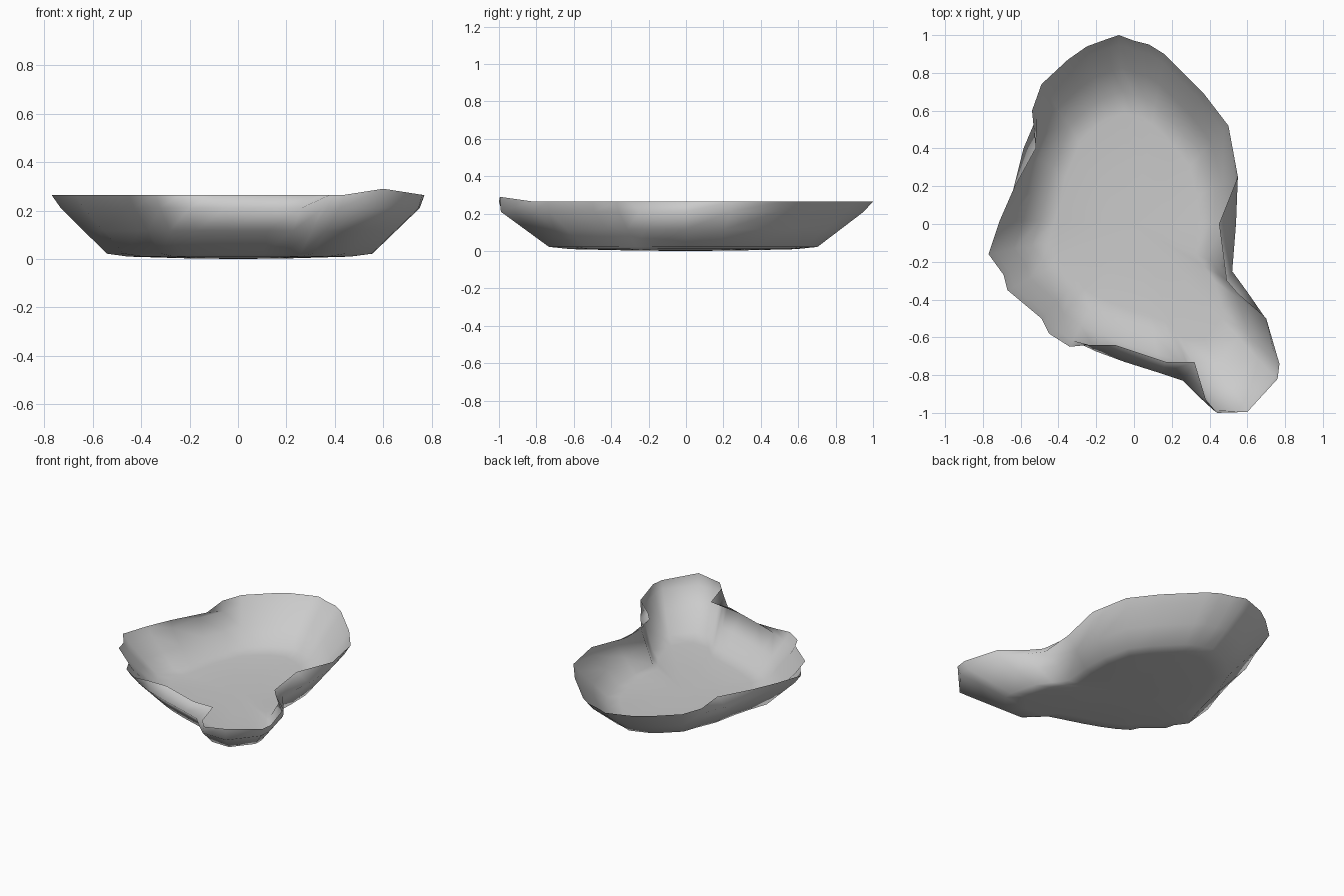
import bpy, bmesh

# Rim outline seen from above, counterclockwise: (x, y) or (x, y, outer x, outer y)
# where the lip curls in over the wall below it.
RIM = [
    (-0.08, 1.0), (-0.14, 0.98), (-0.25, 0.94), (-0.35, 0.87), (-0.49, 0.74),
    (-0.54, 0.6), (-0.52, 0.4, -0.585, 0.4), (-0.64, 0.18, -0.63, 0.18),
    (-0.71, 0.02), (-0.77, -0.16), (-0.69, -0.27), (-0.67, -0.35),
    (-0.49, -0.50), (-0.45, -0.58), (-0.34, -0.65), (-0.24, -0.64, -0.2, -0.675),
    (-0.10, -0.64, -0.05, -0.73), (0.17, -0.73, 0.14, -0.79),
    (0.32, -0.73, 0.26, -0.83), (0.38, -0.93, 0.35, -0.92),
    (0.44, -1.0, 0.42, -0.985), (0.60, -0.995, 0.60, -0.99),
    (0.76, -0.82, 0.745, -0.81), (0.77, -0.74, 0.75, -0.73),
    (0.70, -0.5, 0.69, -0.49), (0.55, -0.37, 0.60, -0.36),
    (0.49, -0.3, 0.52, -0.25), (0.45, 0.0, 0.54, 0.0),
    (0.55, 0.25, 0.535, 0.24), (0.50, 0.52), (0.37, 0.69),
    (0.16, 0.90), (0.08, 0.95), (0.0, 0.97),
]
rim, outer = [], []
for p in RIM:
    x, y = p[:2]
    ox, oy = p[2:] if len(p) == 4 else (x * 0.95, y * 0.95)
    outer.append((ox, oy, 0.21))
    rim.append((x, y, 0.29 if (x > 0.58 and y < -0.95) else 0.265))


def scaled(s, z):
    return [(x * s, y * s, z) for x, y, _ in outer]


# Loft: shallow floor, flaring wall, lip
rings = [scaled(0.3, 0.003), scaled(0.62, 0.01), scaled(0.74, 0.022),
         scaled(0.87, 0.116), outer, rim]

bm = bmesh.new()
loops = [[bm.verts.new(c) for c in ring] for ring in rings]
centre = bm.verts.new((0, 0, 0))
n = len(RIM)
for i in range(n):
    j = (i + 1) % n
    bm.faces.new((centre, loops[0][i], loops[0][j]))
    for a, b in zip(loops, loops[1:]):
        bm.faces.new((a[i], b[i], b[j], a[j]))
for f in bm.faces:
    f.smooth = True
mesh = bpy.data.meshes.new("shallow_dish")
bm.to_mesh(mesh)
bm.free()
dish = bpy.data.objects.new("shallow_dish", mesh)
bpy.context.collection.objects.link(dish)
